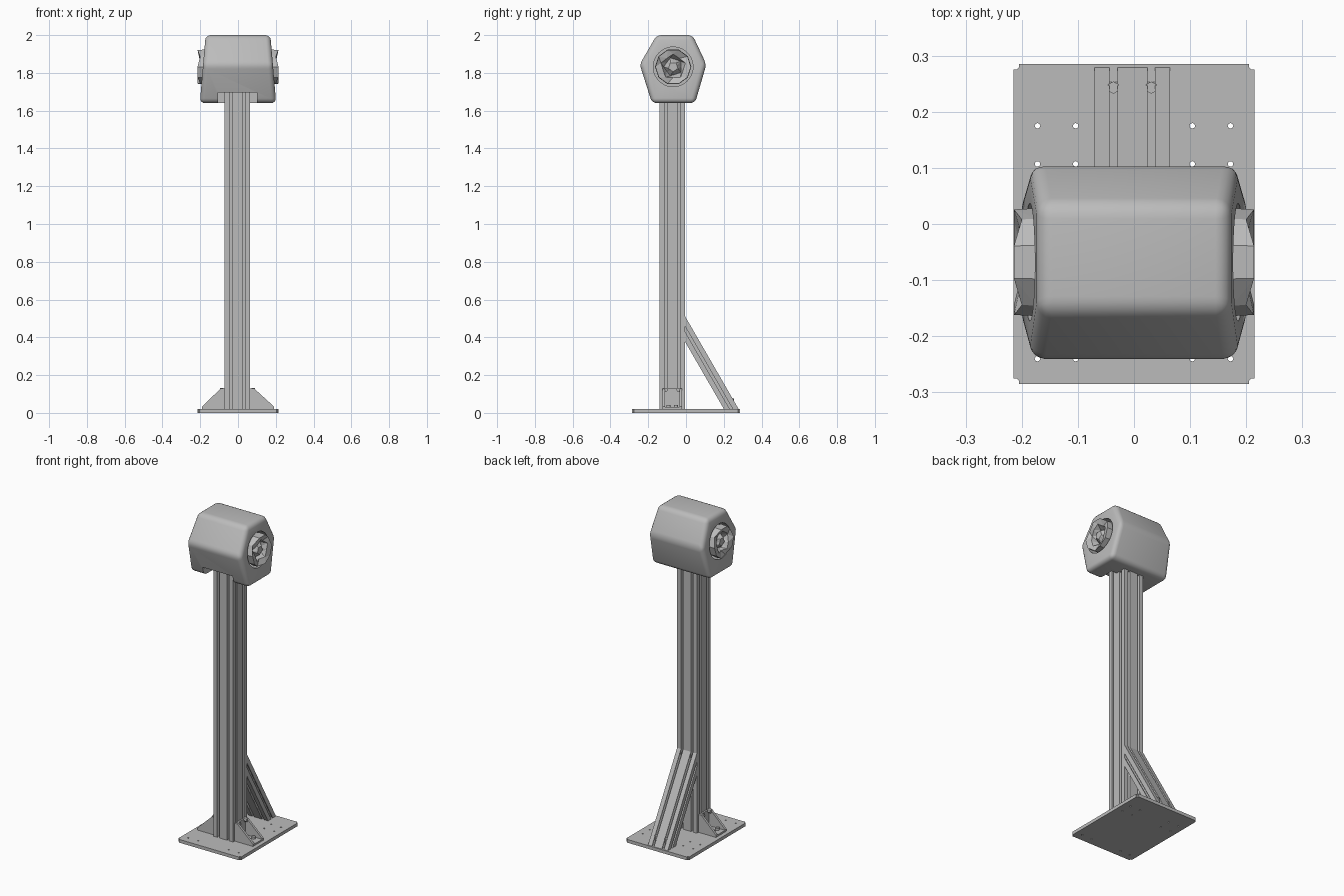
import bpy, bmesh, math
from mathutils import Matrix, Vector

cube = bpy.data.objects.get("Cube")
if cube:
    bpy.data.objects.remove(cube)

grey = bpy.data.materials.new("aluminium_grey")
grey.use_nodes = True
COLOUR = (0.5, 0.5, 0.5, 1)
grey.diffuse_color = COLOUR
grey.node_tree.nodes["Principled BSDF"].inputs["Base Color"].default_value = COLOUR


def finish(name, bm):
    bmesh.ops.recalc_face_normals(bm, faces=bm.faces[:])
    mesh = bpy.data.meshes.new(name)
    bm.to_mesh(mesh)
    bm.free()
    mesh.materials.append(grey)
    ob = bpy.data.objects.new(name, mesh)
    bpy.context.collection.objects.link(ob)
    return ob


def prism(name, start, end):
    """Join two matching outlines into a closed solid."""
    bm = bmesh.new()
    a = [bm.verts.new(p) for p in start]
    b = [bm.verts.new(p) for p in end]
    bm.faces.new(a)
    bm.faces.new(b)
    n = len(a)
    for i in range(n):
        bm.faces.new((a[i], a[(i + 1) % n], b[(i + 1) % n], b[i]))
    return finish(name, bm)


def box(name, lo, hi):
    ring = [(lo[0], lo[1]), (hi[0], lo[1]), (hi[0], hi[1]), (lo[0], hi[1])]
    return prism(name, [(x, y, lo[2]) for x, y in ring], [(x, y, hi[2]) for x, y in ring])


def cylinder(name, centre, radius, depth, axis="Z", sides=12):
    bm = bmesh.new()
    bmesh.ops.create_cone(bm, cap_ends=True, segments=sides, radius1=radius,
                          radius2=radius, depth=depth)
    turn = Matrix.Rotation(math.pi / 2, 4, "Y") if axis == "X" else Matrix()
    bm.transform(Matrix.Translation(centre) @ turn)
    return finish(name, bm)


def cut(ob, cutters):
    """Subtract the cutters for good, then drop them."""
    for c in cutters:
        c.hide_render = True
        mod = ob.modifiers.new("cut", "BOOLEAN")
        mod.operation, mod.solver, mod.object = "DIFFERENCE", "EXACT", c
    bpy.context.view_layer.update()
    graph = bpy.context.evaluated_depsgraph_get()
    mesh = bpy.data.meshes.new_from_object(ob.evaluated_get(graph))
    ob.modifiers.clear()
    ob.data = mesh
    for c in cutters:
        bpy.data.objects.remove(c)


def smooth(ob, angle):
    bpy.ops.object.select_all(action="DESELECT")
    ob.select_set(True)
    bpy.context.view_layer.objects.active = ob
    bpy.ops.object.shade_smooth_by_angle(angle=math.radians(angle))


# T-slot extrusion outline
SLOT = [(-.007, 0), (-.007, .007), (-.013, .007), (-.007, .022),
        (.007, .022), (.013, .007), (.007, .007), (.007, 0)]


def extrusion_profile(width, depth):
    points = []
    corner = [(-1, -1), (1, -1), (1, 1), (-1, 1)]
    half = Vector((width / 2, depth / 2))
    for i in range(4):
        p = Vector(corner[i]) * half
        q = Vector(corner[(i + 1) % 4]) * half
        run = (q - p).normalized()
        inward = Vector((-run.y, run.x))
        points.append(p)
        length = (q - p).length
        count = 2 if length > .1 else 1
        for k in range(count):
            mid = p + run * length * (k + .5) / count
            points += [mid + run * s + inward * d for s, d in SLOT]
    return points


# Base plate with bolt holes
PX, PY, SIDE = -.003, -.073, .135
FLOOR = .02
base = box("base_plate", (-.215, -.285, 0), (.215, .285, FLOOR))
bm = bmesh.new()
bm.from_mesh(base.data)
upright = [e for e in bm.edges if abs(e.verts[0].co.z - e.verts[1].co.z) > .01]
bmesh.ops.bevel(bm, geom=upright, offset=.01, segments=3, affect="EDGES")
bm.to_mesh(base.data)
bm.free()
cut(base, [cylinder("hole", (x, y, .01), .005, .1, sides=8)
           for x in (-.172, -.104, .104, .172) for y in (-.24, .107, .175)])

# Pillar
outline = extrusion_profile(SIDE, SIDE)
prism("pillar", [(p.x + PX, p.y + PY, FLOOR) for p in outline],
      [(p.x + PX, p.y + PY, 1.72) for p in outline])

# Slanted rear brace, mitred against the pillar and the plate
BACK = PY + SIDE / 2
THICK = SIDE / 2
ROOT3 = math.sqrt(3)
upper, lower = [], []
for p in extrusion_profile(SIDE, THICK):
    c = .503 - 2 * (THICK / 2 - p.y)
    upper.append((p.x + PX, BACK, c - ROOT3 * BACK))
    lower.append((p.x + PX, (c - FLOOR) / ROOT3, FLOOR))
prism("rear_brace", upper, lower)
for i, s in enumerate((-1, 1)):
    cylinder(f"brace_bolt_{i}", (PX + s * SIDE / 4, .243, .06), .011, .03, sides=6)

# Corner brackets on both sides of the pillar
for name, s in (("left", 1), ("right", -1)):
    face = PX + s * SIDE / 2
    foot = s * .19
    box(f"{name}_bracket_foot", (min(face, foot), PY - .05, FLOOR),
        (max(face, foot), PY + .05, FLOOR + .01))
    inner = face + s * .01
    box(f"{name}_bracket_back", (min(face, inner), PY - .05, FLOOR),
        (max(face, inner), PY + .05, .13))
    cheek = [(face, FLOOR), (foot, FLOOR), (foot, .034), (face + s * .02, .13), (face, .13)]
    for k, t in enumerate((-1, 1)):
        prism(f"{name}_bracket_cheek_{k}",
              [(x, PY + t * .052, z) for x, z in cheek],
              [(x, PY + t * .038, z) for x, z in cheek])
        cylinder(f"{name}_bracket_bolt_{k}", (face + s * .016, PY + t * .033, .122),
                 .011, .02, "X", 6)
        cylinder(f"{name}_foot_bolt_{k}", (face + s * .08, PY + t * .02, .036), .011, .014)

# Rounded six-sided head, wider at the bottom
HEAD = [(-.155, 2), (.035, 2), (.108, 1.845), (.048, 1.64), (-.18, 1.64), (-.245, 1.845)]


def flank(z):
    return .202 - (z - 1.64) * .085


head = prism("head", [(-flank(z), y, z) for y, z in HEAD],
             [(flank(z), y, z) for y, z in HEAD])
bm = bmesh.new()
bm.from_mesh(head.data)
bmesh.ops.bevel(bm, geom=bm.edges[:], offset=.026, segments=4, profile=.5, affect="EDGES")
bm.to_mesh(head.data)
bm.free()
HY, HZ = -.068, 1.832
cut(head, [box("notch", (-.105, -.35, 1.5), (.1, PY, 1.695)),
           cylinder("left_socket", (.2, HY, HZ), .105, .16, "X", 40),
           cylinder("right_socket", (-.2, HY, HZ), .105, .16, "X", 40)])
smooth(head, 35)

# Faceted knobs seated in the side sockets: distance out, radius, twist in steps
RINGS = [(.12, .08, 0), (.175, .096, 0), (.214, .094, 0), (.205, .068, .5),
         (.17, .05, 1), (.198, .026, 1.5)]
SIDES = 10
for name, s in (("left", 1), ("right", -1)):
    bm = bmesh.new()
    loops = []
    for r, (out, radius, twist) in enumerate(RINGS):
        loop = []
        for i in range(SIDES):
            a = (i + twist) * math.tau / SIDES
            dip = .014 if r in (2, 3) and i % 3 == 1 else 0
            rad = radius * (.82 if r > 2 and i % 2 else 1)
            loop.append(bm.verts.new((s * (out - dip), HY + rad * math.cos(a),
                                      HZ + rad * math.sin(a))))
        loops.append(loop)
    for a, b in zip(loops, loops[1:]):
        for i in range(SIDES):
            j = (i + 1) % SIDES
            bm.faces.new((a[i], a[j], b[i]))
            bm.faces.new((a[j], b[j], b[i]))
    bm.faces.new(loops[0])
    bm.faces.new(loops[-1])
    finish(f"{name}_knob", bm)
